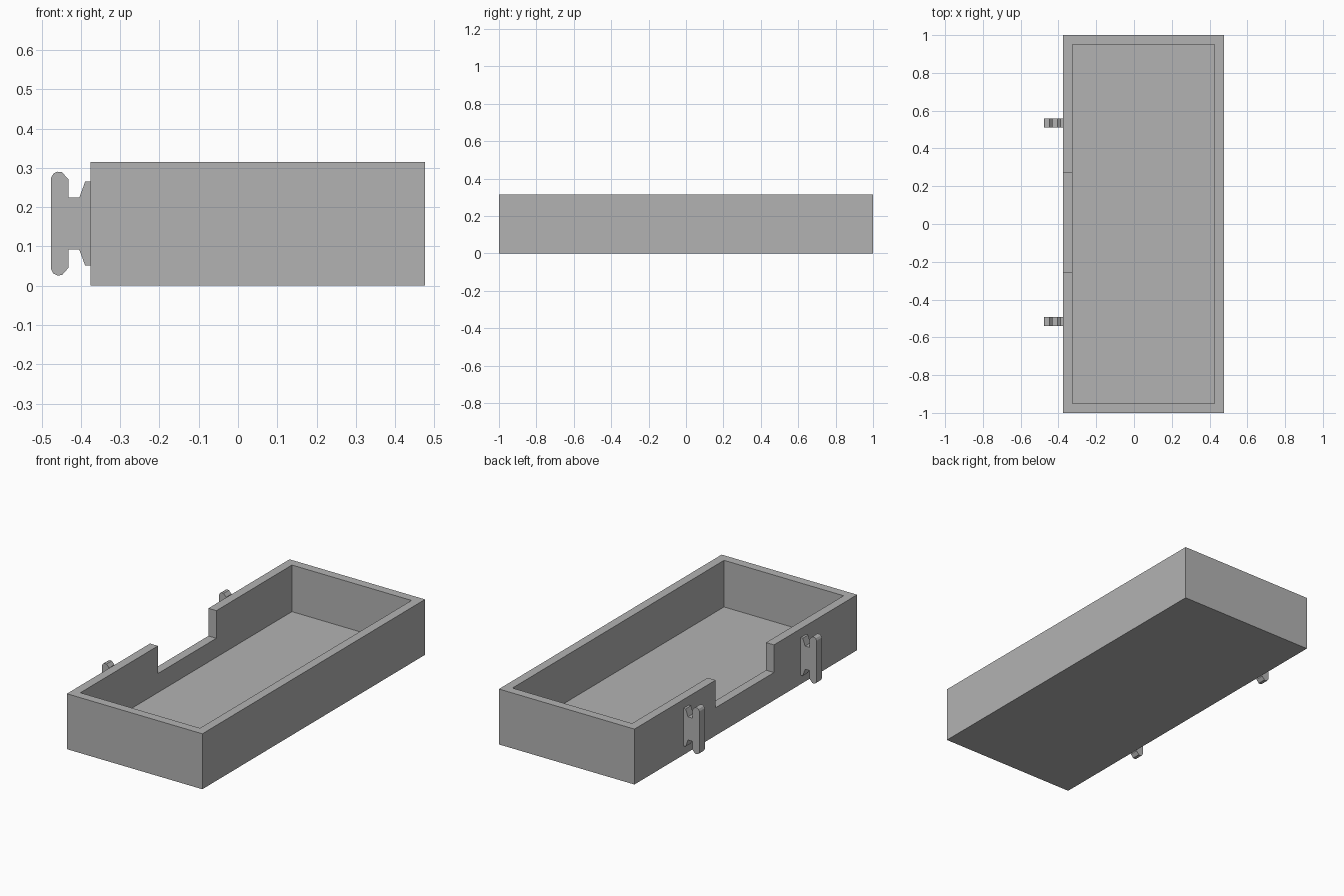
import bpy
import bmesh
from mathutils import Vector

if "Cube" in bpy.data.objects:
    bpy.data.objects.remove(bpy.data.objects["Cube"], do_unlink=True)

grey = bpy.data.materials.new("plain_grey")
grey.use_nodes = True
grey.diffuse_color = (0.45, 0.45, 0.45, 1)
grey.node_tree.nodes["Principled BSDF"].inputs["Base Color"].default_value = grey.diffuse_color


def add_object(name, bm):
    bmesh.ops.recalc_face_normals(bm, faces=bm.faces)
    mesh = bpy.data.meshes.new(name)
    bm.to_mesh(mesh)
    bm.free()
    mesh.materials.append(grey)
    obj = bpy.data.objects.new(name, mesh)
    bpy.context.collection.objects.link(obj)
    return obj


def box(name, low, high):
    low, high = Vector(low), Vector(high)
    bm = bmesh.new()
    bmesh.ops.create_cube(bm, size=1)
    bmesh.ops.scale(bm, vec=high - low, verts=bm.verts)
    bmesh.ops.translate(bm, vec=(low + high) / 2, verts=bm.verts)
    return add_object(name, bm)


def cut(target, cutter):
    mod = target.modifiers.new(cutter.name, "BOOLEAN")
    mod.operation, mod.solver, mod.object = "DIFFERENCE", "EXACT", cutter
    bpy.context.view_layer.objects.active = target
    bpy.ops.object.modifier_apply(modifier=mod.name)
    bpy.data.objects.remove(cutter, do_unlink=True)


HEIGHT, WALL, LEFT, RIGHT = 0.315, 0.05, -0.376, 0.476
MID_Y, MID_Z = 0.009, 0.158  # centre of the notch and clips

# Open tray with a lowered section in one long wall
tray = box("tray", (LEFT, -1, 0), (RIGHT, 1, HEIGHT))
cut(tray, box("cavity_cutter", (LEFT + WALL, WALL - 1, WALL),
              (RIGHT - WALL, 1 - WALL, HEIGHT + 0.1)))
cut(tray, box("notch_cutter", (LEFT - 0.1, MID_Y - 0.262, MID_Z),
              (LEFT + WALL + 0.1, MID_Y + 0.262, HEIGHT + 0.1)))

# Upper half of the clip outline as (x, height above the clip's middle)
half = [(LEFT + 0.004, 0.107), (-0.389, 0.107), (-0.404, 0.066), (-0.432, 0.066),
        (-0.432, 0.113), (-0.448, 0.131), (-0.46, 0.132), (-0.47, 0.127), (-0.476, 0.116)]
outline = half + [(x, -z) for x, z in reversed(half)]

# Two mounting clips on the outside of the notched wall
for name, y in (("front_clip", MID_Y - 0.526), ("back_clip", MID_Y + 0.526)):
    bm = bmesh.new()
    face = bm.faces.new([bm.verts.new((x, y - 0.024, MID_Z + z)) for x, z in outline])
    extruded = bmesh.ops.extrude_face_region(bm, geom=[face], use_keep_orig=True)["geom"]
    bmesh.ops.translate(bm, vec=(0, 0.048, 0),
                        verts=[v for v in extruded if isinstance(v, bmesh.types.BMVert)])
    add_object(name, bm)
